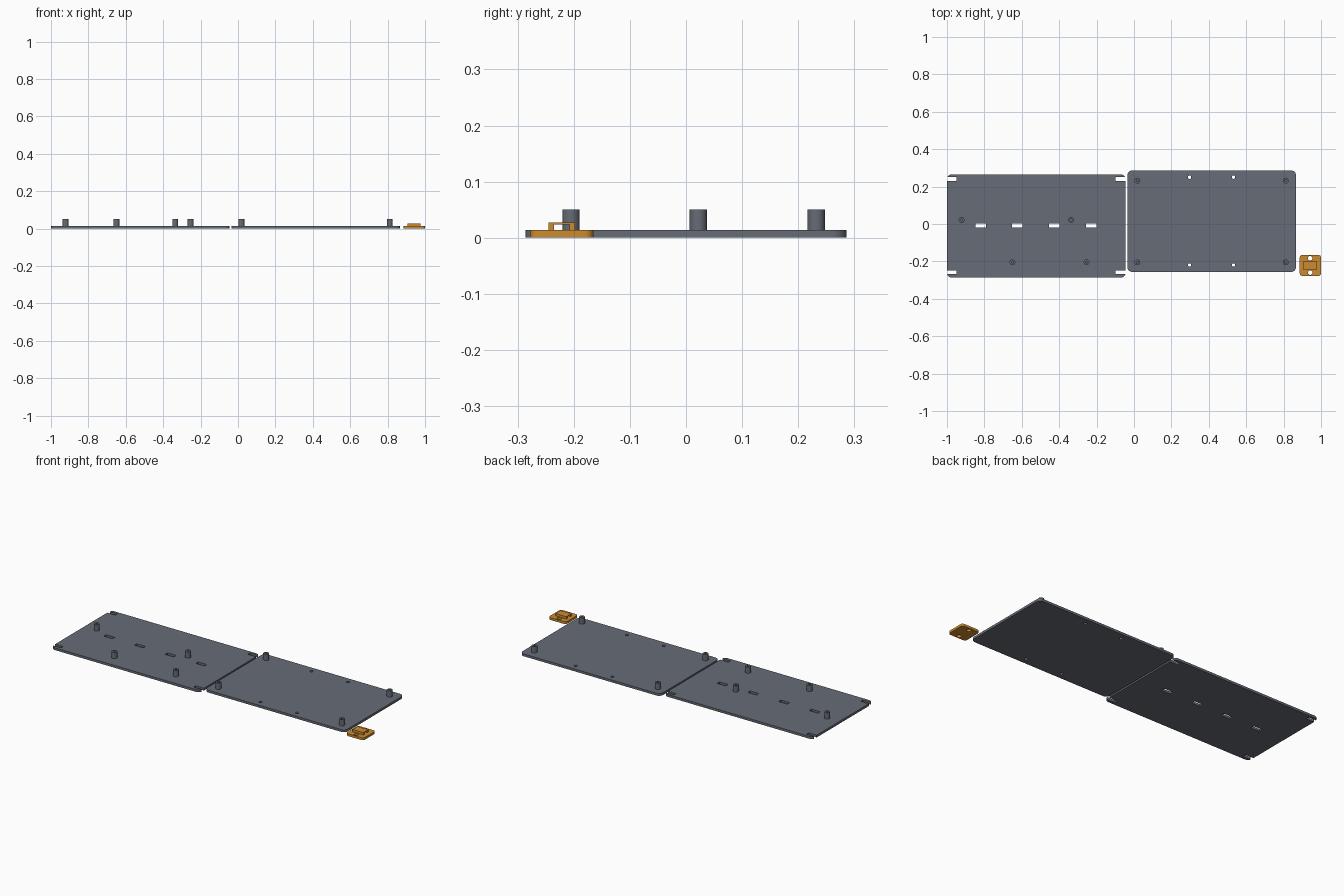
import bpy, bmesh
from math import pi, cos, sin
from mathutils import Matrix

if "Cube" in bpy.data.objects:
    bpy.data.objects.remove(bpy.data.objects["Cube"])

THICK = 0.0135   # plate thickness
PEG_TOP = 0.05


def material(name, rgb):
    m = bpy.data.materials.new(name)
    m.use_nodes = True
    m.diffuse_color = (*rgb, 1)
    m.node_tree.nodes["Principled BSDF"].inputs["Base Color"].default_value = (*rgb, 1)
    return m


grey = material("slate grey", (0.135, 0.15, 0.18))
orange = material("amber orange", (0.60, 0.26, 0.03))


def add_box(bm, x0, x1, y0, y1, z0, z1):
    mat = Matrix.Translation(((x0 + x1) / 2, (y0 + y1) / 2, (z0 + z1) / 2))
    bmesh.ops.create_cube(bm, size=1, matrix=mat @ Matrix.Diagonal((x1 - x0, y1 - y0, z1 - z0, 1)))


def add_cylinder(bm, x, y, r, z0, z1):
    bmesh.ops.create_cone(bm, cap_ends=True, segments=32, radius1=r, radius2=r, depth=z1 - z0,
                          matrix=Matrix.Translation((x, y, (z0 + z1) / 2)))


def add_rounded_slab(bm, x0, x1, y0, y1, r, z1):
    corners = [(x1 - r, y1 - r), (x0 + r, y1 - r), (x0 + r, y0 + r), (x1 - r, y0 + r)]
    verts = []
    for q, (cx, cy) in enumerate(corners):
        for i in range(9):
            a = (q + i / 8) * pi / 2
            verts.append(bm.verts.new((cx + r * cos(a), cy + r * sin(a), 0)))
    base = bm.faces.new(verts)
    top = bmesh.ops.extrude_face_region(bm, geom=[base])["geom"]
    bmesh.ops.translate(bm, vec=(0, 0, z1), verts=[v for v in top if isinstance(v, bmesh.types.BMVert)])
    bmesh.ops.recalc_face_normals(bm, faces=bm.faces)


def finish(name, bm, mat):
    me = bpy.data.meshes.new(name)
    bm.to_mesh(me)
    bm.free()
    me.materials.append(mat)
    ob = bpy.data.objects.new(name, me)
    bpy.context.collection.objects.link(ob)
    return ob


def smooth(ob):
    bpy.ops.object.select_all(action="DESELECT")
    ob.select_set(True)
    bpy.context.view_layer.objects.active = ob
    bpy.ops.object.shade_smooth_by_angle()


def cut(ob, bm, mat):
    cutter = finish("cutter", bm, mat)
    cutter.hide_render = True
    mod = ob.modifiers.new("cut", "BOOLEAN")
    mod.operation, mod.solver, mod.object = "DIFFERENCE", "EXACT", cutter
    bpy.context.view_layer.update()
    ob.data = bpy.data.meshes.new_from_object(ob.evaluated_get(bpy.context.evaluated_depsgraph_get()))
    ob.modifiers.clear()
    bpy.data.objects.remove(cutter)


def slab(name, bounds, r, mat, cutter):
    bm = bmesh.new()
    add_rounded_slab(bm, *bounds, r, THICK)
    ob = finish(name, bm, mat)
    cut(ob, cutter, mat)
    smooth(ob)


def standoff(name, x, y):
    # hollow mounting post with a blind screw hole
    bm = bmesh.new()
    add_cylinder(bm, x, y, 0.0155, THICK - 0.002, PEG_TOP)
    ob = finish(name, bm, grey)
    hole = bmesh.new()
    add_cylinder(hole, x, y, 0.006, THICK, PEG_TOP + 0.02)
    cut(ob, hole, grey)
    smooth(ob)


# slotted plate: row of strap slots and open notches at the corners
slots = bmesh.new()
for i in range(4):
    x = -0.82 + i * 0.197
    add_box(slots, x - 0.028, x + 0.028, -0.02, 0.002, -0.1, 0.1)
for x0, x1 in ((-1.05, -0.948), (-0.098, -0.03)):
    for y in (0.24, -0.258):
        add_box(slots, x0, x1, y - 0.01, y + 0.01, -0.1, 0.1)
slab("slotted_plate", (-1, -0.045, -0.286, 0.265), 0.025, grey, slots)

# drilled plate: four small through holes
holes = bmesh.new()
for x in (0.297, 0.532):
    for y in (0.25, -0.219):
        add_cylinder(holes, x, y, 0.009, -0.1, 0.1)
slab("drilled_plate", (-0.035, 0.866, -0.256, 0.286), 0.025, grey, holes)

# mounting posts
posts = [(-0.922, 0.022), (-0.336, 0.022), (-0.65, -0.205), (-0.254, -0.205)]
posts += [(x, y) for x in (0.018, 0.811) for y in (0.232, -0.205)]
for i, (x, y) in enumerate(posts):
    standoff(f"standoff_{i + 1}", x, y)

# small clip base with two screw holes
holes = bmesh.new()
for y in (-0.183, -0.26):
    add_cylinder(holes, 0.942, y, 0.012, -0.1, 0.1)
slab("clip_base", (0.886, 1, -0.278, -0.165), 0.015, orange, holes)

# tie bridge with a tunnel along x
bm = bmesh.new()
add_box(bm, 0.907, 0.976, -0.245, -0.198, THICK - 0.001, 0.027)
bridge = finish("clip_bridge", bm, orange)
tunnel = bmesh.new()
add_box(tunnel, 0.85, 1.05, -0.235, -0.208, 0, 0.0235)
cut(bridge, tunnel, orange)
